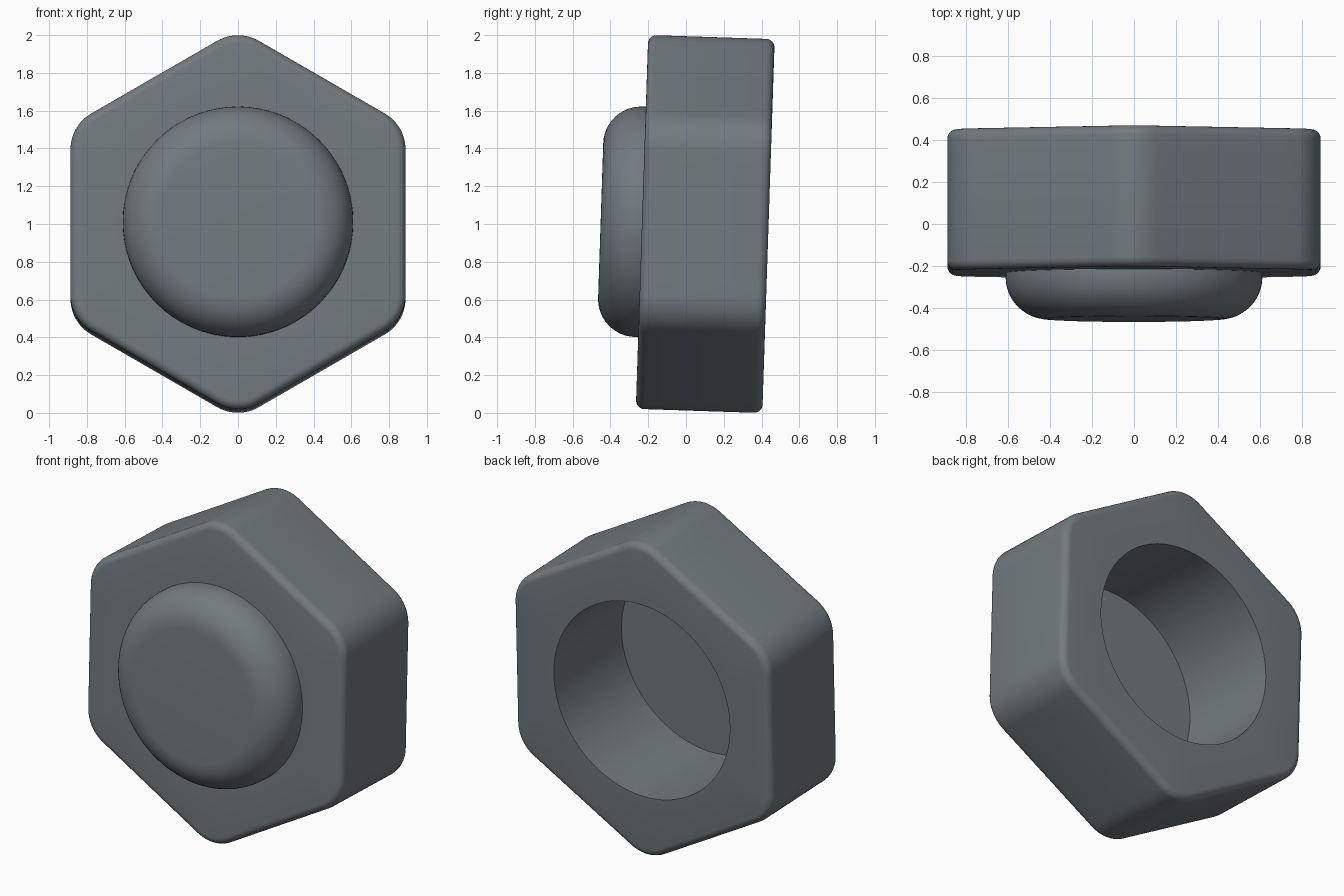
import bpy, bmesh
from math import sin, cos, pi, atan2, radians
from mathutils import Vector

if "Cube" in bpy.data.objects:
    bpy.data.objects.remove(bpy.data.objects["Cube"])

APOTHEM, CORNER, HOLE = 0.887, 0.22, 0.61
HALF, EDGE = 0.335, 0.045
TILT = radians(-1.9)

# Dark slate finish
slate = bpy.data.materials.new("dark_slate")
slate.diffuse_color = (0.168, 0.198, 0.214, 1)
slate.use_nodes = True
slate.node_tree.nodes["Principled BSDF"].inputs["Base Color"].default_value = slate.diffuse_color


def hex_ring(inset):
    """Rounded hexagon outline (x, z), shrunk by inset."""
    centre = (APOTHEM - CORNER) / cos(pi / 6)
    pts = []
    for k in range(6):
        mid = pi / 2 + k * pi / 3
        for i in range(13):
            a = mid - pi / 6 + i * pi / 36
            r = CORNER - inset
            pts.append(Vector((centre * cos(mid) + r * cos(a), centre * sin(mid) + r * sin(a))))
    out = []
    for i, p in enumerate(pts):
        out.append(p)
        if i % 13 == 12:  # subdivide the straight side
            q = pts[(i + 1) % len(pts)]
            out += [p.lerp(q, t / 10) for t in range(1, 10)]
    return out


def loft(name, rings, closed=False, cap=False):
    """Skin a list of (y, outline) rings."""
    bm = bmesh.new()
    loops = [[bm.verts.new((p[0], y, p[1])) for p in pts] for y, pts in rings]
    pairs = list(zip(loops, loops[1:]))
    if closed:
        pairs.append((loops[-1], loops[0]))
    for a, b in pairs:
        n = len(a)
        for i in range(n):
            j = (i + 1) % n
            bm.faces.new((a[i], a[j], b[j], b[i]))
    if cap:
        bm.faces.new(loops[0])
        bm.faces.new(loops[-1])
    bmesh.ops.recalc_face_normals(bm, faces=bm.faces)
    mesh = bpy.data.meshes.new(name)
    bm.to_mesh(mesh)
    bm.free()
    mesh.materials.append(slate)
    ob = bpy.data.objects.new(name, mesh)
    bpy.context.collection.objects.link(ob)
    ob.location = (0, 0.102, 1.0)
    ob.rotation_euler = (TILT, 0, 0)
    bpy.ops.object.select_all(action='DESELECT')
    ob.select_set(True)
    bpy.context.view_layer.objects.active = ob
    bpy.ops.object.shade_smooth_by_angle(angle=radians(35))
    return ob


# Hexagonal body with rounded rims and a bore
angles = [atan2(p.y, p.x) for p in hex_ring(0)]
bore = [(HOLE * cos(a), HOLE * sin(a)) for a in angles]
steps = [i * pi / 12 for i in range(7)]
front = [(-HALF + EDGE * (1 - sin(a)), hex_ring(EDGE * (1 - cos(a)))) for a in reversed(steps)]
back = [(-y, pts) for y, pts in reversed(front)]
loft("hex_body", [(-HALF, bore)] + front + back + [(HALF, bore)], closed=True)

# Rounded front cap, whose back is the floor of the bore
DEPTH, ROUND = 0.554, 0.2
profile = [(-HALF, HOLE)]
for i in range(13):
    a = i * pi / 24
    profile.append((-DEPTH + ROUND * (1 - sin(a)), HOLE - ROUND * (1 - cos(a))))
loft("round_cap", [(y, [(r * cos(a), r * sin(a)) for a in angles]) for y, r in profile], cap=True)
